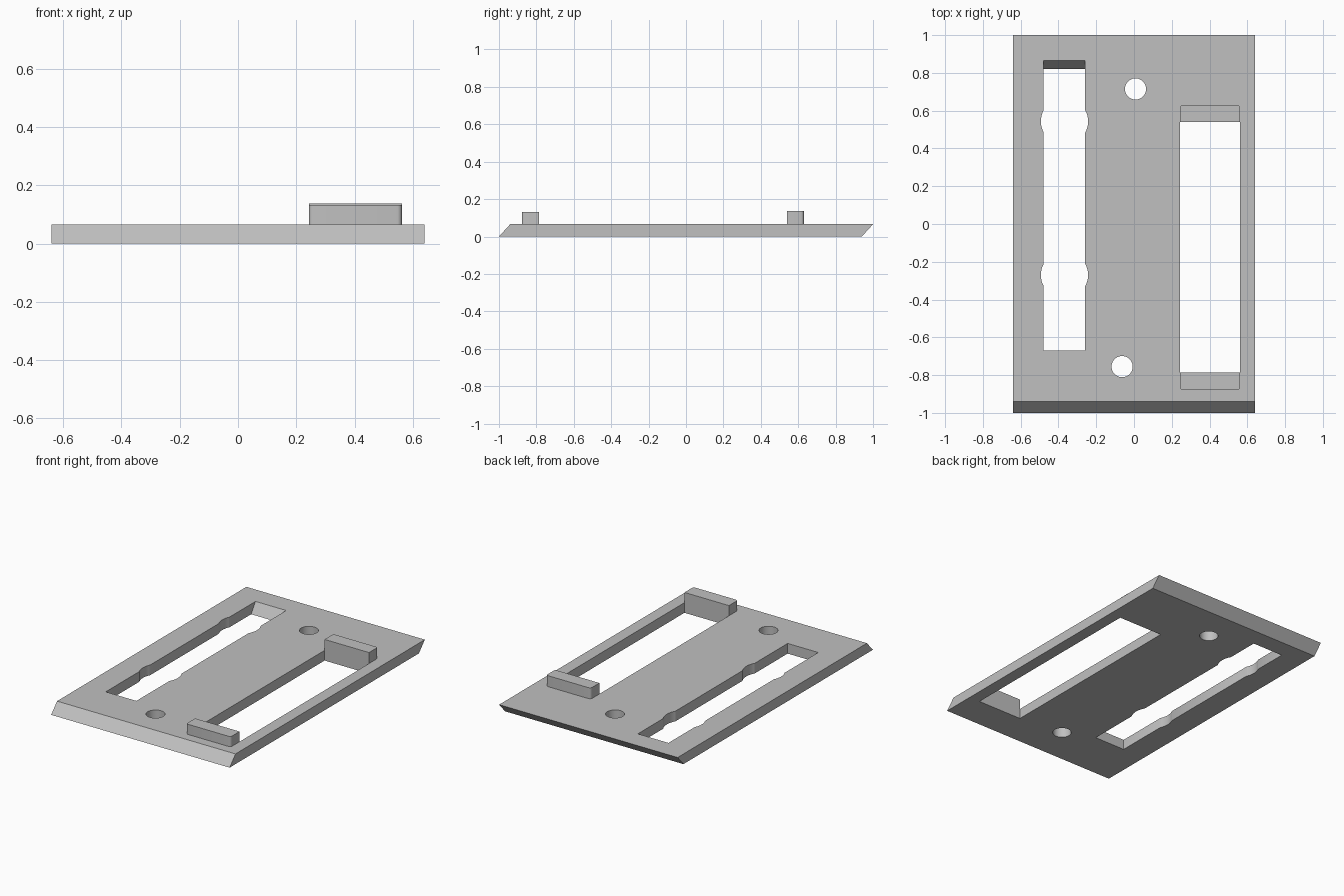
import bpy, bmesh
from math import radians
from mathutils import Vector

if "Cube" in bpy.data.objects:
    bpy.data.objects.remove(bpy.data.objects["Cube"], do_unlink=True)

THICK = 0.066

grey = bpy.data.materials.new("plain grey")
grey.use_nodes = True
colour = (0.53, 0.53, 0.53, 1)
grey.diffuse_color = colour
grey.node_tree.nodes["Principled BSDF"].inputs["Base Color"].default_value = colour


def prism(name, outline, sweep):
    """Sweep a closed outline along a vector into a solid."""
    bm = bmesh.new()
    face = bm.faces.new([bm.verts.new(p) for p in outline])
    moved = bmesh.ops.extrude_face_region(bm, geom=[face])["geom"]
    bmesh.ops.translate(bm, vec=Vector(sweep),
                        verts=[v for v in moved if isinstance(v, bmesh.types.BMVert)])
    bmesh.ops.recalc_face_normals(bm, faces=bm.faces)
    mesh = bpy.data.meshes.new(name)
    bm.to_mesh(mesh)
    bm.free()
    mesh.materials.append(grey)
    obj = bpy.data.objects.new(name, mesh)
    bpy.context.collection.objects.link(obj)
    return obj


def side_prism(name, profile, x0, x1):
    return prism(name, [(x0, y, z) for y, z in profile], (x1 - x0, 0, 0))


def box_profile(y0, y1, z0, z1):
    return [(y0, z0), (y1, z0), (y1, z1), (y0, z1)]


def select(obj):
    bpy.ops.object.select_all(action='DESELECT')
    obj.select_set(True)
    bpy.context.view_layer.objects.active = obj


def cut(target, cutter):
    mod = target.modifiers.new("cut", 'BOOLEAN')
    mod.operation = 'DIFFERENCE'
    mod.solver = 'EXACT'
    mod.object = cutter
    select(target)
    bpy.ops.object.modifier_apply(modifier=mod.name)
    bpy.data.objects.remove(cutter, do_unlink=True)


def round_cutter(x, y, radius):
    bpy.ops.mesh.primitive_cylinder_add(vertices=48, radius=radius, depth=0.4, location=(x, y, 0))
    return bpy.context.object


# Base plate with parallel slanted ends
plate = side_prism("base_plate", [(-1, 0), (-0.94, THICK), (1, THICK), (0.94, 0)], -0.64, 0.64)

# Narrow slot: one slanted end, two round widenings
lean = 0.045 / THICK
cut(plate, side_prism("slot_cutter", [(-0.67, -0.1), (0.82 - 0.1 * lean, -0.1),
                                      (0.865 + 0.1 * lean, THICK + 0.1), (-0.67, THICK + 0.1)],
                      -0.48, -0.26))
for y in (0.543, -0.27):
    cut(plate, round_cutter(-0.368, y, 0.125))

# Wide slot
cut(plate, side_prism("window_cutter", box_profile(-0.787, 0.54, -0.1, 0.2), 0.243, 0.562))

# Screw holes
for x, y in ((0.008, 0.715), (-0.063, -0.755)):
    cut(plate, round_cutter(x, y, 0.056))

# Raised tabs at both ends of the wide slot, outer corners rounded
tabs = []
for name, inner, outer, top in (("front_tab", -0.787, -0.878, 0.132),
                                ("back_tab", 0.54, 0.63, 0.137)):
    tab = side_prism(name, box_profile(inner, outer, THICK, top), 0.243, 0.562)
    bm = bmesh.new()
    bm.from_mesh(tab.data)
    corners = [e for e in bm.edges
               if all(abs(v.co.y - outer) < 1e-4 for v in e.verts)
               and abs(e.verts[0].co.z - e.verts[1].co.z) > 0.01]
    bmesh.ops.bevel(bm, geom=corners, offset=0.016, segments=5, profile=0.5, affect='EDGES')
    bmesh.ops.recalc_face_normals(bm, faces=bm.faces)
    bm.to_mesh(tab.data)
    bm.free()
    tabs.append(tab)

for obj in [plate] + tabs:
    obj.data.materials.clear()
    obj.data.materials.append(grey)
    for poly in obj.data.polygons:
        poly.material_index = 0
    select(obj)
    bpy.ops.object.shade_smooth_by_angle(angle=radians(30))
